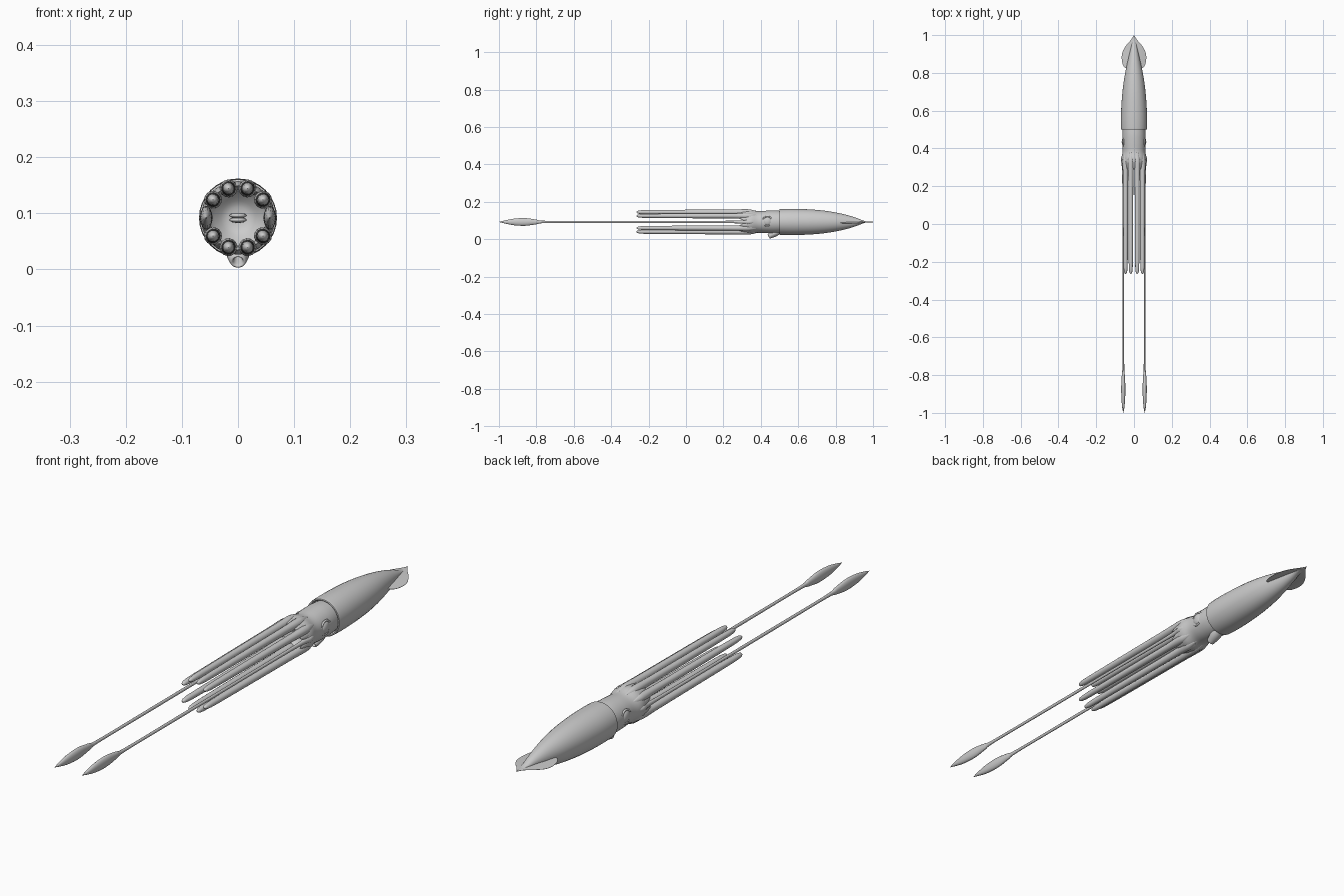
import bpy, bmesh, math
from mathutils import Vector

cube = bpy.data.objects.get("Cube")
if cube:
    bpy.data.objects.remove(cube, do_unlink=True)

ZC = 0.092  # height of the body axis

skin = bpy.data.materials.new("grey skin")
skin.use_nodes = True
GREY = (0.6, 0.6, 0.6, 1)
skin.diffuse_color = GREY
skin.node_tree.nodes["Principled BSDF"].inputs["Base Color"].default_value = GREY


def finish(name, bm, angle=50):
    bmesh.ops.recalc_face_normals(bm, faces=bm.faces)
    mesh = bpy.data.meshes.new(name)
    bm.to_mesh(mesh)
    bm.free()
    mesh.materials.append(skin)
    obj = bpy.data.objects.new(name, mesh)
    bpy.context.collection.objects.link(obj)
    bpy.ops.object.select_all(action='DESELECT')
    obj.select_set(True)
    bpy.context.view_layer.objects.active = obj
    bpy.ops.object.shade_smooth_by_angle(angle=math.radians(angle))
    return obj


def smooth_path(points, steps=4):
    """Catmull-Rom resampling of a list of stations."""
    pts = [Vector(p) for p in points]
    out = []
    for i in range(len(pts) - 1):
        a, b, c, d = pts[max(i - 1, 0)], pts[i], pts[i + 1], pts[min(i + 2, len(pts) - 1)]
        for s in range(steps):
            t = s / steps
            out.append(0.5 * (2 * b + (c - a) * t + (2 * a - 5 * b + 4 * c - d) * t * t
                              + (3 * b - a - 3 * c + d) * t ** 3))
    return out + [pts[-1]]


def loft(name, stations, sides=24, centre=(0, ZC), roll=0, steps=4, caps=(True, True)):
    """Skin ellipses along y; each station is (y, half width, half height)."""
    bm = bmesh.new()
    rings = []
    for y, rx, rz in smooth_path(stations, steps):
        rx, rz = max(rx, 0.0004), max(rz, 0.0004)
        ring = []
        for k in range(sides):
            a = math.tau * k / sides
            u, v = rx * math.cos(a), rz * math.sin(a)
            ring.append(bm.verts.new((centre[0] + u * math.cos(roll) - v * math.sin(roll), y,
                                      centre[1] + u * math.sin(roll) + v * math.cos(roll))))
        rings.append(ring)
    for r, s in zip(rings, rings[1:]):
        for k in range(sides):
            j = (k + 1) % sides
            bm.faces.new((r[k], r[j], s[j], s[k]))
    if caps[0]:
        bm.faces.new(rings[0])
    if caps[1]:
        bm.faces.new(rings[-1])
    return finish(name, bm)


# Mantle with an inward rolled rim at the opening
loft("mantle", [(0.53, 0.058, 0.058), (0.503, 0.062, 0.062), (0.5, 0.067, 0.067),
                (0.51, 0.069, 0.069), (0.58, 0.069, 0.07), (0.68, 0.063, 0.066),
                (0.77, 0.052, 0.056), (0.85, 0.036, 0.04), (0.91, 0.022, 0.022),
                (0.955, 0.011, 0.005), (0.985, 0.003, 0.001)], sides=32)

# Head, ending in a hollow crown around the mouth
loft("head", [(0.54, 0.056, 0.056), (0.48, 0.061, 0.061), (0.43, 0.061, 0.06),
              (0.385, 0.06, 0.058), (0.35, 0.066, 0.065), (0.325, 0.064, 0.064),
              (0.315, 0.056, 0.056), (0.33, 0.046, 0.046), (0.35, 0.025, 0.025),
              (0.355, 0.004, 0.004)], sides=32)

# Tail fins: a thin rounded sheet on each side
outline = smooth_path([(0, 1.0, 0), (0.016, 0.975, 0), (0.042, 0.945, 0), (0.061, 0.91, 0),
                       (0.065, 0.875, 0), (0.058, 0.84, 0), (0.045, 0.826, 0), (0.03, 0.835, 0)])
for side, label in ((1, "left"), (-1, "right")):
    bm = bmesh.new()
    rows = []
    for p in outline:
        row = []
        for t in (0, 0.35, 0.7, 1):
            x = p.x * t
            row.append([bm.verts.new((side * x, p.y, ZC - 2.2 * x * x + h * (1.2 - t)))
                        for h in (0.002, -0.002)])
        rows.append(row)
    for r, s in zip(rows, rows[1:]):
        for k in range(3):
            for h in (0, 1):
                bm.faces.new((r[k][h], r[k + 1][h], s[k + 1][h], s[k][h]))
        bm.faces.new((r[3][0], r[3][1], s[3][1], s[3][0]))
    bmesh.ops.remove_doubles(bm, verts=bm.verts, dist=0.00005)
    finish(label + "_tail_fin", bm)

# Eight arms and two long tentacles, evenly spaced around the mouth
for i in range(10):
    a = math.tau * i / 10
    cx, cz = 0.055 * math.cos(a), ZC + 0.055 * math.sin(a)
    if i % 5 == 0:
        loft("tentacle_%d" % i, [(0.37, 0.004, 0.004), (0.34, 0.013, 0.014), (0.29, 0.007, 0.008),
                                 (0.1, 0.005, 0.006), (-0.4, 0.005, 0.006), (-0.74, 0.005, 0.006),
                                 (-0.8, 0.008, 0.013), (-0.86, 0.011, 0.021), (-0.92, 0.01, 0.018),
                                 (-0.97, 0.006, 0.008), (-1.0, 0, 0)],
             sides=14, centre=(cx * 1.03, cz))
    else:
        loft("arm_%d" % i, [(0.385, 0.003, 0.003), (0.35, 0.014, 0.013), (0.32, 0.016, 0.016),
                            (0.24, 0.0135, 0.0145), (0, 0.0125, 0.013), (-0.2, 0.011, 0.0115),
                            (-0.245, 0.009, 0.0095), (-0.26, 0.0055, 0.006), (-0.265, 0, 0)],
             sides=14, centre=(cx, cz), roll=a - math.pi / 2)

# Webbing between neighbouring arm bases
for i in range(10):
    a = math.tau * (i + 0.5) / 10
    loft("web_%d" % i, [(0.37, 0.004, 0.004), (0.34, 0.014, 0.008),
                        (0.31, 0.011, 0.006), (0.285, 0, 0)],
         sides=10, centre=(0.057 * math.cos(a), ZC + 0.057 * math.sin(a)), roll=a - math.pi / 2)


def ellipsoid(name, location, scale, tilt=0):
    bm = bmesh.new()
    bmesh.ops.create_uvsphere(bm, u_segments=24, v_segments=14, radius=1)
    bmesh.ops.scale(bm, vec=scale, verts=bm.verts)
    obj = finish(name, bm)
    obj.location = location
    obj.rotation_euler.x = tilt
    return obj


# Eyes: raised lid ring around a low dome
for side, label in ((1, "left"), (-1, "right")):
    ellipsoid(label + "_eye", (side * 0.054, 0.435, ZC + 0.004), (0.011, 0.023, 0.023))
    bpy.ops.mesh.primitive_torus_add(major_segments=28, minor_segments=8, major_radius=0.025,
                                     minor_radius=0.004, location=(side * 0.056, 0.435, ZC + 0.004),
                                     rotation=(0, math.pi / 2, 0))
    lid = bpy.context.object
    lid.name = label + "_eyelid"
    lid.data.materials.append(skin)
    bpy.ops.object.shade_smooth_by_angle(angle=math.radians(50))

# Beak: two lips in the middle of the crown
for dz, label in ((0.004, "upper"), (-0.004, "lower")):
    ellipsoid(label + "_beak", (0, 0.345, ZC + dz), (0.015, 0.014, 0.005))

# Siphon: open tube under the head, pointing forward and down
siphon = loft("siphon", [(0.012, 0.004, 0.003), (-0.03, 0.008, 0.007), (-0.036, 0.013, 0.012),
                         (-0.025, 0.017, 0.015), (0.005, 0.022, 0.018), (0.045, 0.018, 0.014)],
              sides=20, centre=(0, 0))
siphon.location = (0, 0.474, 0.031)
siphon.rotation_euler.x = math.radians(28)
